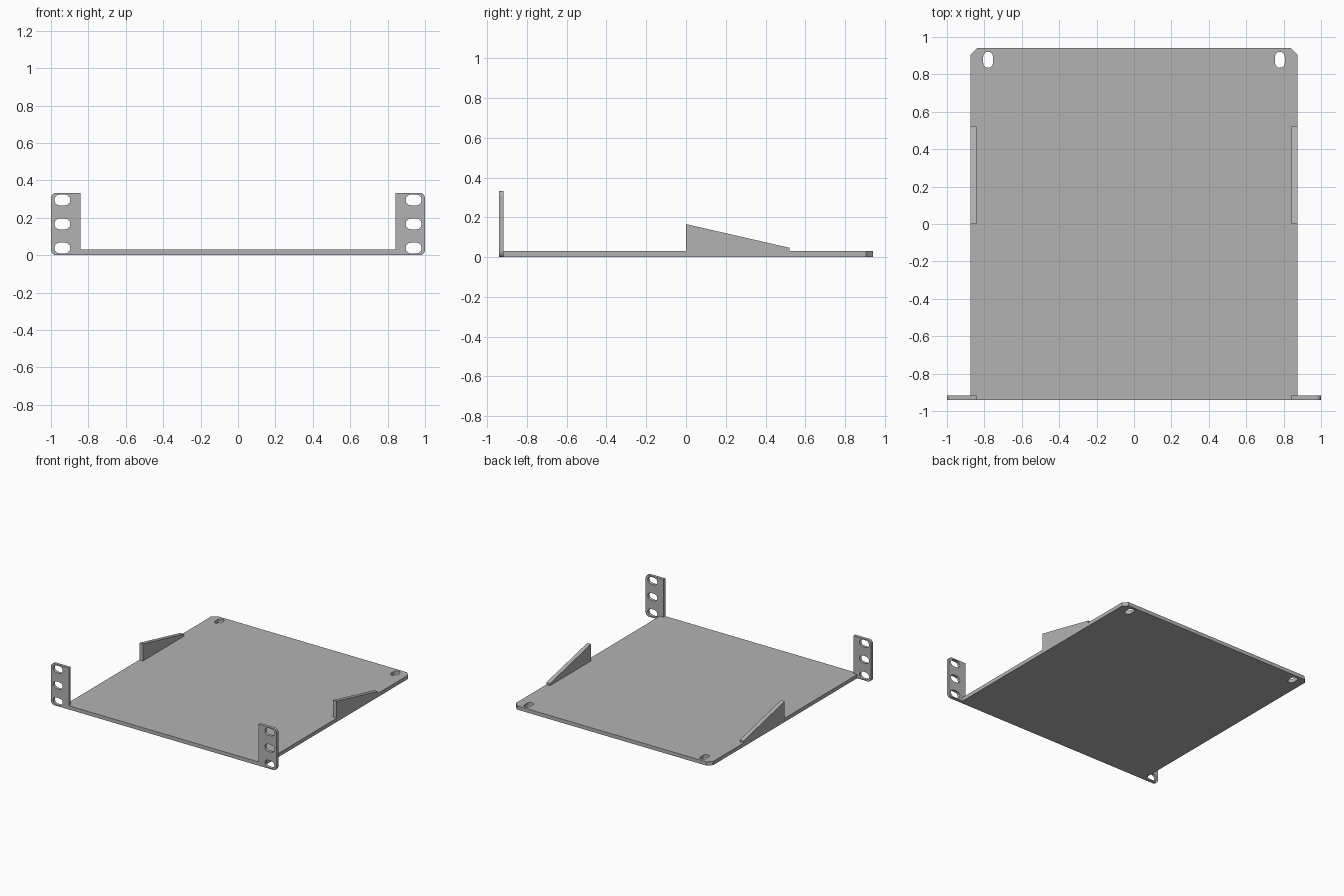
import bpy, bmesh, math
from mathutils import Vector

cube = bpy.data.objects.get("Cube")
if cube:
    bpy.data.objects.remove(cube)

# Painted steel
steel = bpy.data.materials.new("grey_steel")
steel.use_nodes = True
colour = (0.45, 0.45, 0.45, 1)
steel.diffuse_color = colour
steel.node_tree.nodes["Principled BSDF"].inputs["Base Color"].default_value = colour

THICK = 0.03      # tray thickness
HALF_W = 0.875    # tray half width
HALF_D = 0.94     # tray half depth
INNER = 0.842     # inner face of ears and side gussets
EAR_TOP = 0.333


def arc(cx, cy, r, start, end, steps=4):
    """Points on an arc, angles in degrees."""
    angles = [math.radians(start + (end - start) * i / steps) for i in range(steps + 1)]
    return [(cx + r * math.cos(a), cy + r * math.sin(a)) for a in angles]


def slot(cx, cy, w, h):
    """Outline of a slot with round ends, along its longer side."""
    r = min(w, h) / 2
    dx, dy = w / 2 - r, h / 2 - r
    if w > h:
        return arc(cx + dx, cy, r, -90, 90, 6) + arc(cx - dx, cy, r, 90, 270, 6)
    return arc(cx, cy + dy, r, 0, 180, 6) + arc(cx, cy - dy, r, 180, 360, 6)


def sheet(name, outlines, place, push):
    """Fill outlines (the first is the rim, the rest holes) and extrude them."""
    bm = bmesh.new()
    edges = []
    for points in outlines:
        verts = [bm.verts.new(place(*p)) for p in points]
        edges += [bm.edges.new((v, verts[i - 1])) for i, v in enumerate(verts)]
    bmesh.ops.triangle_fill(bm, edges=edges, use_beauty=True)
    result = bmesh.ops.extrude_face_region(bm, geom=bm.faces[:], use_keep_orig=True)
    moved = [g for g in result["geom"] if isinstance(g, bmesh.types.BMVert)]
    bmesh.ops.translate(bm, verts=moved, vec=Vector(push))
    bmesh.ops.recalc_face_normals(bm, faces=bm.faces[:])
    mesh = bpy.data.meshes.new(name)
    bm.to_mesh(mesh)
    bm.free()
    mesh.materials.append(steel)
    obj = bpy.data.objects.new(name, mesh)
    bpy.context.collection.objects.link(obj)
    return obj


# Tray with clipped back corners and two rear slots
clip = 0.035
rim = [(-HALF_W, -HALF_D), (HALF_W, -HALF_D),
       (HALF_W, HALF_D - clip), (HALF_W - clip, HALF_D),
       (clip - HALF_W, HALF_D), (-HALF_W, HALF_D - clip)]
rear_slots = [slot(x, 0.878, 0.053, 0.086) for x in (-0.78, 0.78)]
sheet("tray", [rim] + rear_slots, lambda x, y: (x, y, 0), (0, 0, THICK))

for side, s in (("left", 1), ("right", -1)):
    # Mounting ear, notched around the tray edge, with three slots
    r = 0.028
    ear = [(INNER, THICK), (HALF_W, THICK), (HALF_W, 0)]
    ear += arc(1 - r, r, r, -90, 0)
    ear += arc(1 - r, EAR_TOP - r, r, 0, 90)
    ear += [(INNER, EAR_TOP)]
    holes = [slot(0.939, z, 0.086, 0.058) for z in (0.038, 0.1665, 0.295)]
    sheet(side + "_mounting_ear", [ear] + holes,
          lambda x, z: (s * x, -HALF_D, z), (0, 0.023, 0))

    # Sloping side gusset standing on the tray
    gusset = [(0, THICK), (0.52, THICK), (0.52, 0.047), (0, 0.166)]
    sheet(side + "_side_gusset", [gusset],
          lambda y, z: (s * INNER, y, z), (s * (HALF_W - INNER), 0, 0))
